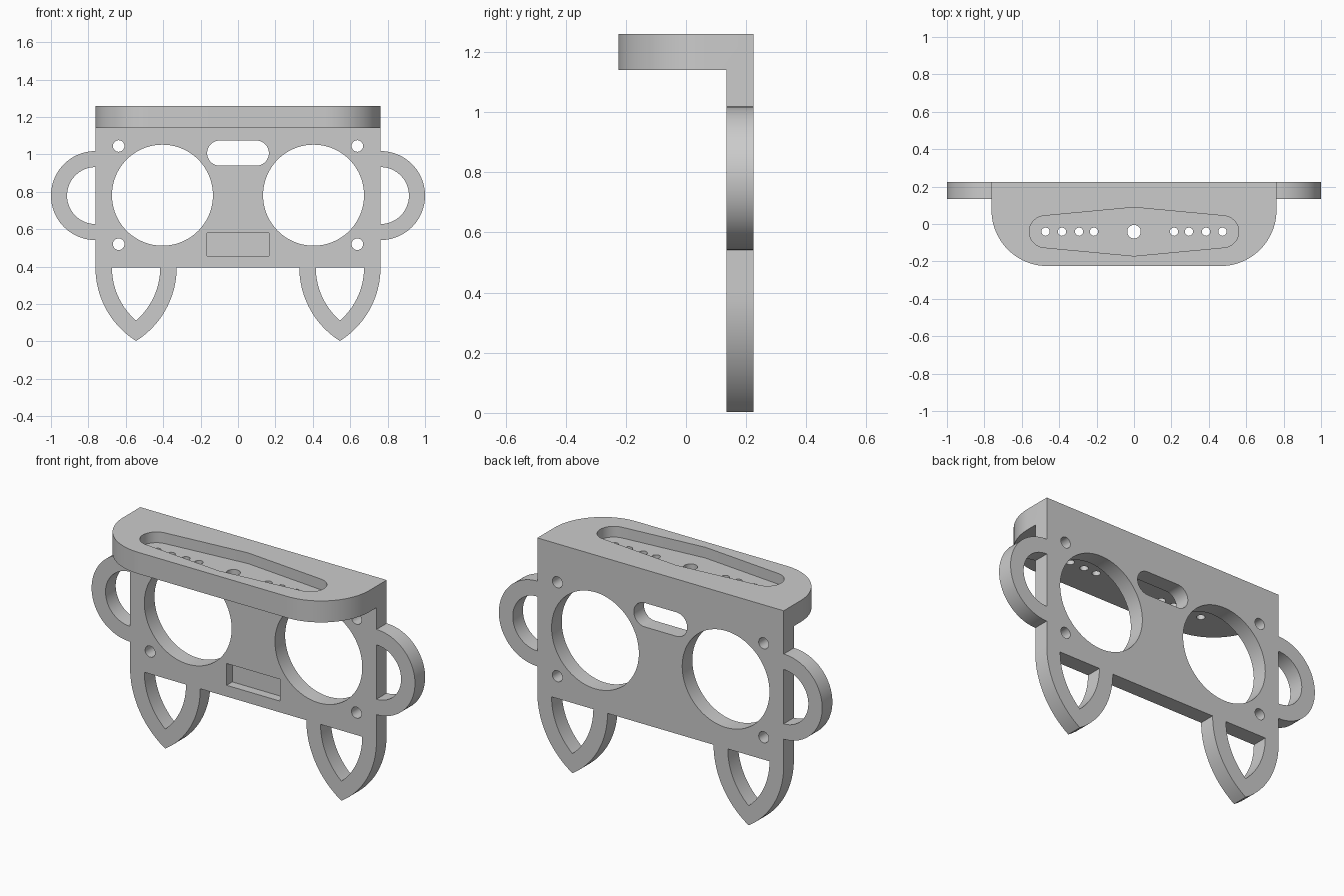
import bpy, bmesh
from math import sin, cos, pi, acos, sqrt

cube = bpy.data.objects.get("Cube")
if cube:
    bpy.data.objects.remove(cube, do_unlink=True)

grey = bpy.data.materials.new("plain grey")
grey.use_nodes = True
colour = (0.6, 0.6, 0.6, 1)
grey.diffuse_color = colour
grey.node_tree.nodes["Principled BSDF"].inputs["Base Color"].default_value = colour

BACK, FRONT = 0.225, 0.135      # thickness of the upright plate
HALF, BOTTOM, TOP = 0.762, 0.395, 1.26
SHELF_FRONT, SHELF_UNDER = -0.225, 1.14


def arc(cx, cz, r, start, end, n=48):
    return [(cx + r * cos(start + (end - start) * i / n),
             cz + r * sin(start + (end - start) * i / n)) for i in range(n + 1)]


def circle(cx, cz, r, n=64):
    return arc(cx, cz, r, 0, 2 * pi, n)[:-1]


def prism(name, outline, lo, hi, axis):
    """Extrude a flat outline along one axis into a solid object."""
    place = {"X": lambda a, b, c: (c, a, b),
             "Y": lambda a, b, c: (a, c, b),
             "Z": lambda a, b, c: (a, b, c)}[axis]
    bm = bmesh.new()
    face = bm.faces.new([bm.verts.new(place(a, b, lo)) for a, b in outline])
    new = bmesh.ops.extrude_face_region(bm, geom=[face])["geom"]
    shift = place(0, 0, hi - lo)
    bmesh.ops.translate(bm, vec=shift, verts=[v for v in new if isinstance(v, bmesh.types.BMVert)])
    bmesh.ops.recalc_face_normals(bm, faces=bm.faces)
    mesh = bpy.data.meshes.new(name)
    bm.to_mesh(mesh)
    bm.free()
    mesh.materials.append(grey)
    ob = bpy.data.objects.new(name, mesh)
    bpy.context.collection.objects.link(ob)
    return ob


def activate(ob):
    bpy.ops.object.select_all(action="DESELECT")
    ob.select_set(True)
    bpy.context.view_layer.objects.active = ob


def cut(ob, outline, lo, hi, axis):
    """Subtract an extruded outline from an object."""
    cutter = prism("cutter", outline, lo, hi, axis)
    cutter.hide_render = True
    mod = ob.modifiers.new("cut", "BOOLEAN")
    mod.operation, mod.solver, mod.object = "DIFFERENCE", "EXACT", cutter
    activate(ob)
    bpy.ops.object.modifier_apply(modifier=mod.name)
    bpy.data.objects.remove(cutter, do_unlink=True)


# Bracket: upright plate and shelf as one L section
section = [(BACK, BOTTOM), (BACK, TOP), (SHELF_FRONT, TOP),
           (SHELF_FRONT, SHELF_UNDER), (FRONT, SHELF_UNDER), (FRONT, BOTTOM)]
bracket = prism("bracket", section, -HALF, HALF, "X")

# Rounded front corners of the shelf
bm = bmesh.new()
bm.from_mesh(bracket.data)
corners = [e for e in bm.edges if all(v.co.y < SHELF_FRONT + 0.01 for v in e.verts)
           and abs(e.verts[0].co.x - e.verts[1].co.x) < 0.01]
bmesh.ops.bevel(bm, geom=corners, offset=0.3, segments=24, profile=0.5, affect="EDGES")
bm.to_mesh(bracket.data)
bm.free()

# Large round openings and screw holes in the plate
for side in (-1, 1):
    cut(bracket, circle(side * 0.404, 0.782, 0.27, 96), 0, 0.4, "Y")
    for z in (0.52, 1.045):
        cut(bracket, circle(side * 0.638, z, 0.031, 32), 0, 0.4, "Y")

# Rounded slot, and shallow rectangular pocket in the plate's front
slot = arc(0.098, 1.007, 0.067, -pi / 2, pi / 2, 24) + arc(-0.098, 1.007, 0.067, pi / 2, 1.5 * pi, 24)
cut(bracket, slot, 0, 0.4, "Y")
pocket = [(-0.165, 0.458), (0.165, 0.458), (0.165, 0.58), (-0.165, 0.58)]
cut(bracket, pocket, 0, FRONT + 0.05, "Y")

# Tapered tray sunk in the shelf, with its row of holes
ROW = -0.041
tilt = 1.47
tray = (arc(0.475, ROW, 0.085, -tilt, tilt, 32) + [(0, ROW + 0.13)]
        + arc(-0.475, ROW, 0.085, pi - tilt, pi + tilt, 32) + [(0, ROW - 0.13)])
cut(bracket, tray, TOP - 0.06, TOP + 0.1, "Z")
cut(bracket, circle(0, ROW, 0.036, 32), 1, 1.3, "Z")
for side in (-1, 1):
    for x in (0.214, 0.294, 0.385, 0.473):
        cut(bracket, circle(side * x, ROW, 0.022, 24), 1, 1.3, "Z")

parts = [bracket]


def leg_side(radius, offset):
    """One side of a pointed arch, from its top down to the tip."""
    return arc(-offset, BOTTOM, radius, 0, -acos(offset / radius), 24)


def pointed(radius, offset, cx):
    right = leg_side(radius, offset)
    left = [(-x, z) for x, z in reversed(right[:-1])]
    return [(x + cx, z) for x, z in right + left]


# Half-ring handles and pointed loop legs on both sides
for side, word in ((1, "left"), (-1, "right")):
    ring = arc(0, 0.78, 0.238, -pi / 2, pi / 2) + arc(0, 0.78, 0.152, pi / 2, -pi / 2)
    ring = [(side * (HALF + x), z) for x, z in ring]
    parts.append(prism(word + "_handle", ring, FRONT, BACK, "Y"))
    outer = pointed(0.463, 0.246, side * 0.545)
    inner = pointed(0.375, 0.246, side * 0.545)
    parts.append(prism(word + "_leg", outer + inner[::-1], FRONT, BACK, "Y"))

# Smooth the curved walls, keep the edges sharp
for ob in parts:
    activate(ob)
    bpy.ops.object.shade_smooth_by_angle(angle=pi / 6)
